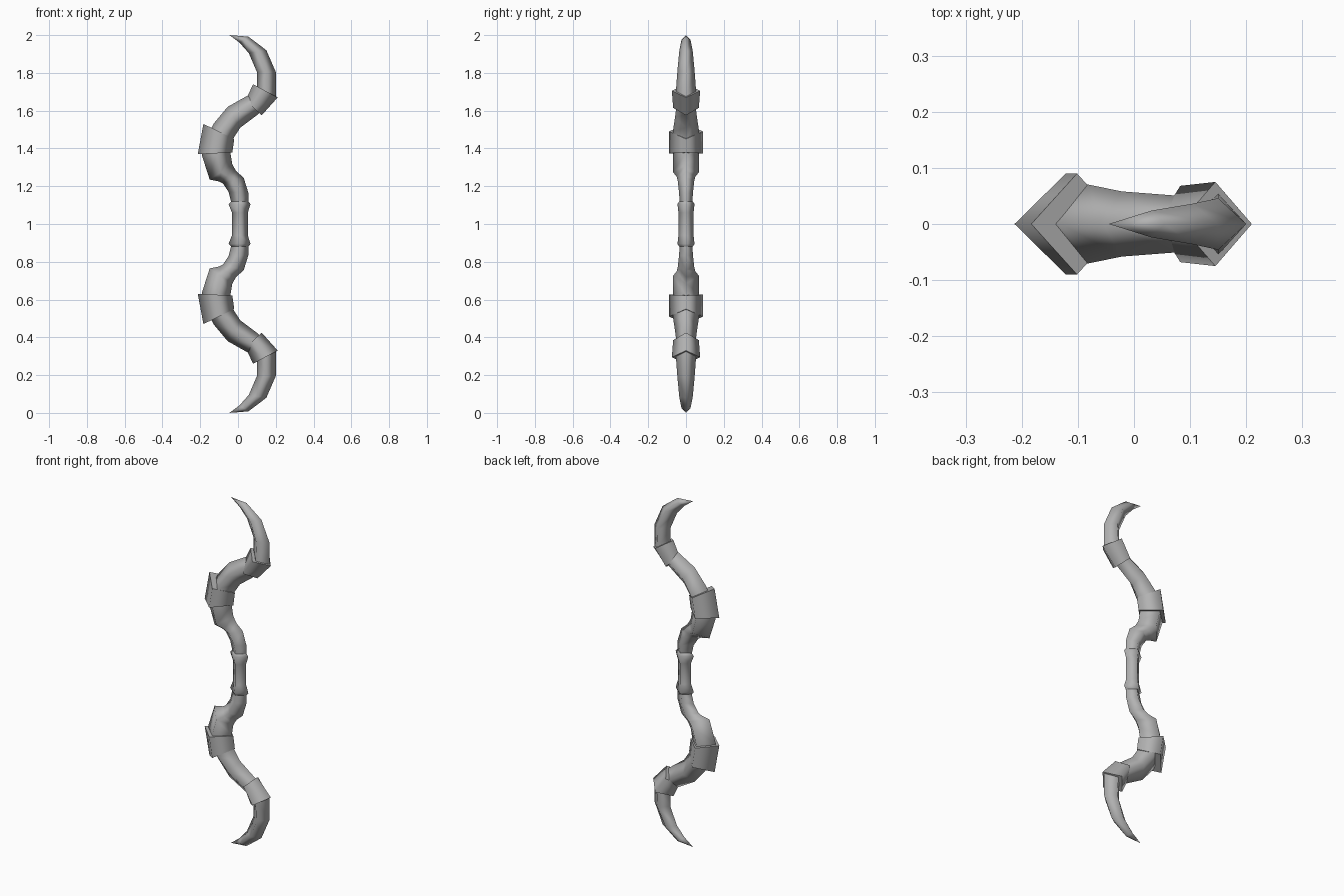
import bpy
import bmesh
from mathutils import Vector

cube = bpy.data.objects.get("Cube")
if cube:
    bpy.data.objects.remove(cube, do_unlink=True)

# One plain grey for the whole bow
grey = bpy.data.materials.new("plain grey")
grey.use_nodes = True
grey.diffuse_color = (0.45, 0.45, 0.45, 1)
grey.node_tree.nodes["Principled BSDF"].inputs["Base Color"].default_value = grey.diffuse_color


def loft(name, rings, tip=None, flip=False):
    """Skin diamond rings given as (left x, left z, right x, right z, half depth)."""
    bm = bmesh.new()

    def place(x, y, z):
        return bm.verts.new((x, y, 2 - z if flip else z))

    loops = []
    for ax, az, bx, bz, depth in rings:
        a, b = Vector((ax, 0, az)), Vector((bx, 0, bz))
        mid, side = (a + b) / 2, Vector((0, depth, 0))
        loops.append([place(*p) for p in (a, mid - side, b, mid + side)])
    for low, high in zip(loops, loops[1:]):
        for i in range(4):
            j = (i + 1) % 4
            bm.faces.new((low[i], low[j], high[j], high[i]))
    caps = [bm.faces.new(loops[0])]
    if tip:
        point = place(*tip)
        for i in range(4):
            bm.faces.new((loops[-1][i], loops[-1][(i + 1) % 4], point))
    else:
        caps.append(bm.faces.new(loops[-1]))
    bmesh.ops.recalc_face_normals(bm, faces=bm.faces)
    # Smooth sides, crisp rims at the end caps
    for face in bm.faces:
        face.smooth = True
    for cap in caps:
        for edge in cap.edges:
            edge.smooth = False
    mesh = bpy.data.meshes.new(name)
    bm.to_mesh(mesh)
    bm.free()
    mesh.materials.append(grey)
    obj = bpy.data.objects.new(name, mesh)
    bpy.context.collection.objects.link(obj)
    return obj


# Grip with flared collars, symmetric about the middle
half_grip = [(-0.035, 0.12, 0.055, 0.12, 0.037),
             (-0.05, 0.105, 0.066, 0.105, 0.045),
             (-0.032, 0.06, 0.052, 0.06, 0.04)]
upper = [(a, 1 + h, b, 1 + k, d) for a, h, b, k, d in half_grip]
lower = [(a, 1 - h, b, 1 - k, d) for a, h, b, k, d in reversed(half_grip)]
loft("grip", upper + lower)

inner_limb = [(-0.035, 1.11, 0.055, 1.11, 0.033),
              (-0.05, 1.17, 0.055, 1.165, 0.037),
              (-0.08, 1.215, 0.03, 1.245, 0.044),
              (-0.10, 1.225, -0.01, 1.28, 0.05),
              (-0.15, 1.235, -0.03, 1.315, 0.07),
              (-0.19, 1.36, -0.04, 1.375, 0.07),
              (-0.185, 1.43, -0.035, 1.42, 0.07)]

outer_limb = [(-0.18, 1.42, -0.04, 1.40, 0.07),
              (-0.13, 1.53, -0.03, 1.445, 0.07),
              (-0.055, 1.62, 0.012, 1.51, 0.058),
              (0.06, 1.685, 0.105, 1.58, 0.05),
              (0.11, 1.70, 0.15, 1.62, 0.05)]

large_cuff = [(-0.213, 1.37, -0.03, 1.378, 0.09),
              (-0.183, 1.53, -0.02, 1.45, 0.09)]

small_cuff = [(0.04, 1.655, 0.125, 1.575, 0.068),
              (0.08, 1.74, 0.21, 1.67, 0.075)]

horn = [(0.10, 1.69, 0.20, 1.67, 0.055),
        (0.10, 1.805, 0.20, 1.805, 0.046),
        (0.057, 1.905, 0.15, 1.92, 0.036),
        (0.008, 1.96, 0.055, 1.992, 0.024)]

# Both arms of the bow, the lower one mirrored
for prefix, flip in (("upper", False), ("lower", True)):
    loft(prefix + "_inner_limb", inner_limb, flip=flip)
    loft(prefix + "_outer_limb", outer_limb, flip=flip)
    loft(prefix + "_large_cuff", large_cuff, flip=flip)
    loft(prefix + "_small_cuff", small_cuff, flip=flip)
    loft(prefix + "_horn", horn, tip=(-0.045, 0, 2), flip=flip)
